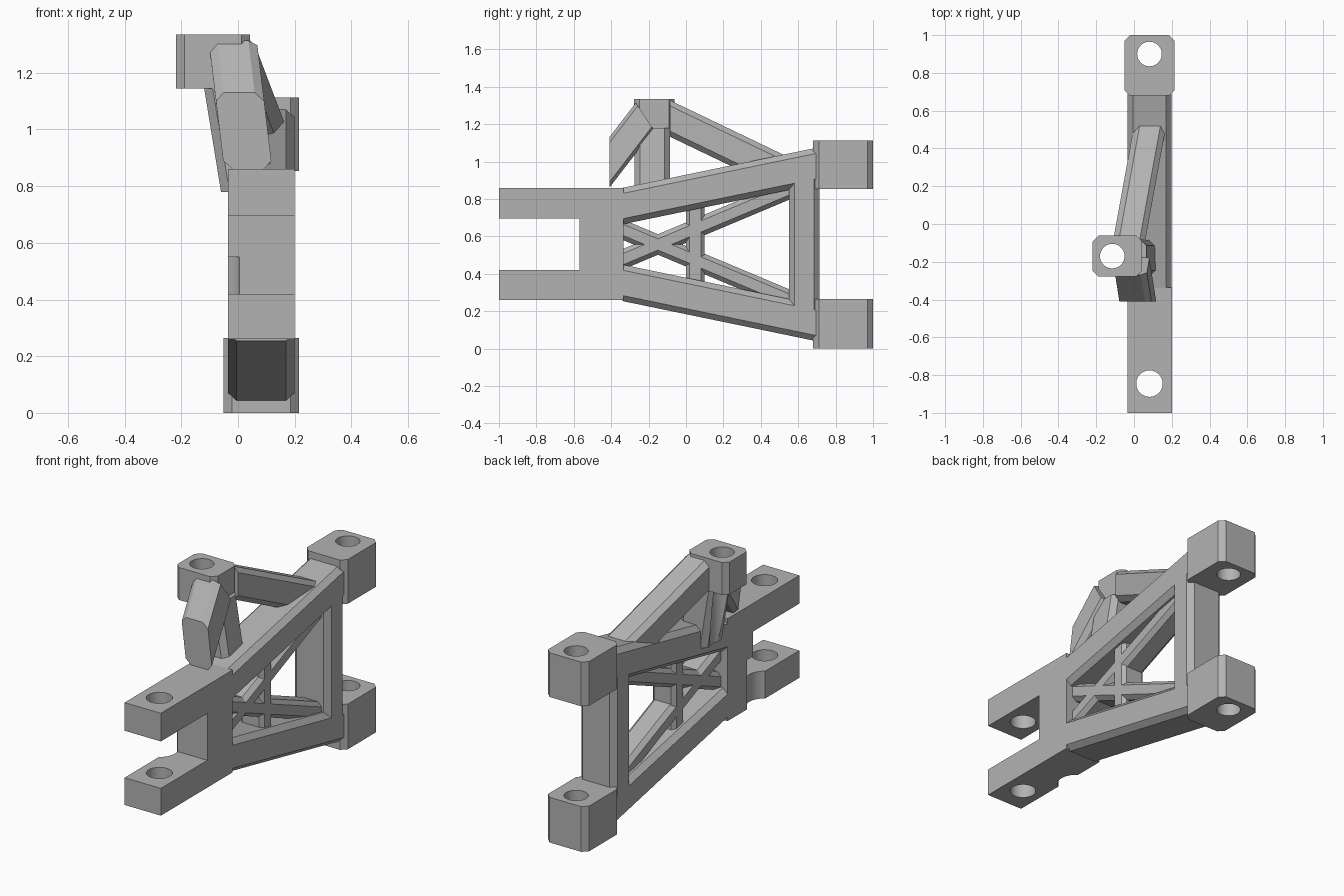
import bpy
import bmesh
from mathutils import Vector

cube = bpy.data.objects.get("Cube")
if cube:
    bpy.data.objects.remove(cube)

metal = bpy.data.materials.new("plain grey")
metal.use_nodes = True
GREY = (0.45, 0.45, 0.45, 1)
metal.diffuse_color = GREY
metal.node_tree.nodes["Principled BSDF"].inputs["Base Color"].default_value = GREY

MID_X, MID_Z = 0.082, 0.557


def loft(name, start, end):
    """Closed solid between two matching outlines."""
    bm = bmesh.new()
    a = [bm.verts.new(p) for p in start]
    b = [bm.verts.new(p) for p in end]
    bm.faces.new(a)
    bm.faces.new(b[::-1])
    n = len(a)
    for i in range(n):
        j = (i + 1) % n
        bm.faces.new((a[j], a[i], b[i], b[j]))
    bmesh.ops.recalc_face_normals(bm, faces=bm.faces)
    mesh = bpy.data.meshes.new(name)
    bm.to_mesh(mesh)
    bm.free()
    mesh.materials.append(metal)
    obj = bpy.data.objects.new(name, mesh)
    bpy.context.collection.objects.link(obj)
    return obj


def beam(name, start, end, w, h, plane="xz", c=0.03, lean=0, tilt=0):
    """Chamfered bar; its section lies in the given plane."""
    u, v = w / 2, h / 2
    outline = [(u, v - c), (u - c, v), (c - u, v), (-u, v - c),
               (-u, c - v), (c - u, -v), (u - c, -v), (u, c - v)]
    start, end = Vector(start), Vector(end)
    run = end - start
    first, last = [], []
    for p, q in outline:
        p += lean * q
        off = Vector((p, 0, q)) if plane == "xz" else Vector((p, q, 0))
        first.append(start + off)
        last.append(start + off + run * (1 + tilt * q))
    return loft(name, first, last)


def drill(obj, x, y, r, low, high):
    """Cut a round vertical hole."""
    bpy.ops.mesh.primitive_cylinder_add(
        vertices=40, radius=r, depth=high - low, location=(x, y, (low + high) / 2))
    cutter = bpy.context.object
    cutter.hide_render = True
    cutter.data.materials.append(metal)
    mod = obj.modifiers.new("hole", "BOOLEAN")
    mod.operation = "DIFFERENCE"
    mod.solver = "EXACT"
    mod.object = cutter
    bpy.context.view_layer.objects.active = obj
    bpy.ops.object.modifier_apply(modifier=mod.name)
    bpy.data.objects.remove(cutter)


# Forked front end
fork = [(-1, 0.26), (-0.335, 0.26), (-0.335, 0.86), (-1, 0.86),
        (-1, 0.695), (-0.57, 0.695), (-0.57, 0.42), (-1, 0.42)]
clevis = loft("front_fork", [(-0.035, y, z) for y, z in fork],
              [(0.2, y, z) for y, z in fork])
drill(clevis, MID_X, -0.845, 0.07, -0.5, 1.5)
drill(clevis, -0.09, -0.6, 0.1, 0.1, 0.55)

# Rear pivot blocks
for name, low, high in (("lower", 0, 0.265), ("upper", 0.853, 1.112)):
    block = beam(name + "_rear_block", (MID_X, 0.84, low), (MID_X, 0.84, high),
                 0.266, 0.32, "xy")
    drill(block, MID_X, 0.9, 0.065, -0.5, 1.5)

# Main arms, cross braces: mirrored about the middle height
for name, s in (("upper", 1), ("lower", -1)):
    beam(name + "_arm", (MID_X, -0.34, MID_Z + s * 0.205),
         (MID_X, 0.7, MID_Z + s * 0.42), 0.235, 0.195)
    beam(name + "_cross_brace", (MID_X, -0.4, MID_Z - s * 0.105),
         (MID_X, 0.62, MID_Z + s * 0.323), 0.15, 0.11, c=0.025)

# Uprights
beam("rear_post", (MID_X, 0.632, 0.15), (MID_X, 0.632, 0.96), 0.235, 0.165, "xy")
beam("middle_post", (MID_X, 0.05, 0.28), (MID_X, 0.05, 0.83), 0.15, 0.1, "xy", c=0.02)

# Raised offset block with its three struts
top_block = beam("top_block", (-0.088, -0.17, 1.145), (-0.088, -0.17, 1.335),
                 0.262, 0.216, "xy")
front_strut = beam("front_strut", (0.02, -0.41, 0.995), (-0.01, -0.22, 1.242),
                   0.17, 0.27, lean=-0.12, tilt=-1.9)
side_strut = beam("middle_strut", (0.035, -0.18, 0.78), (-0.03, -0.18, 1.18),
                  0.19, 0.19, "xy")
beam("rear_strut", (-0.025, -0.085, 1.23), (0.085, 0.52, 0.94), 0.17, 0.195)
for part in (top_block, front_strut, side_strut):
    drill(part, -0.115, -0.17, 0.065, 0.6, 1.6)

# Smooth only the hole walls
bpy.ops.object.select_all(action="DESELECT")
for obj in bpy.context.collection.objects:
    if obj.type == "MESH" and metal.name in obj.data.materials:
        obj.select_set(True)
        bpy.context.view_layer.objects.active = obj
bpy.ops.object.shade_smooth_by_angle(angle=0.4)
